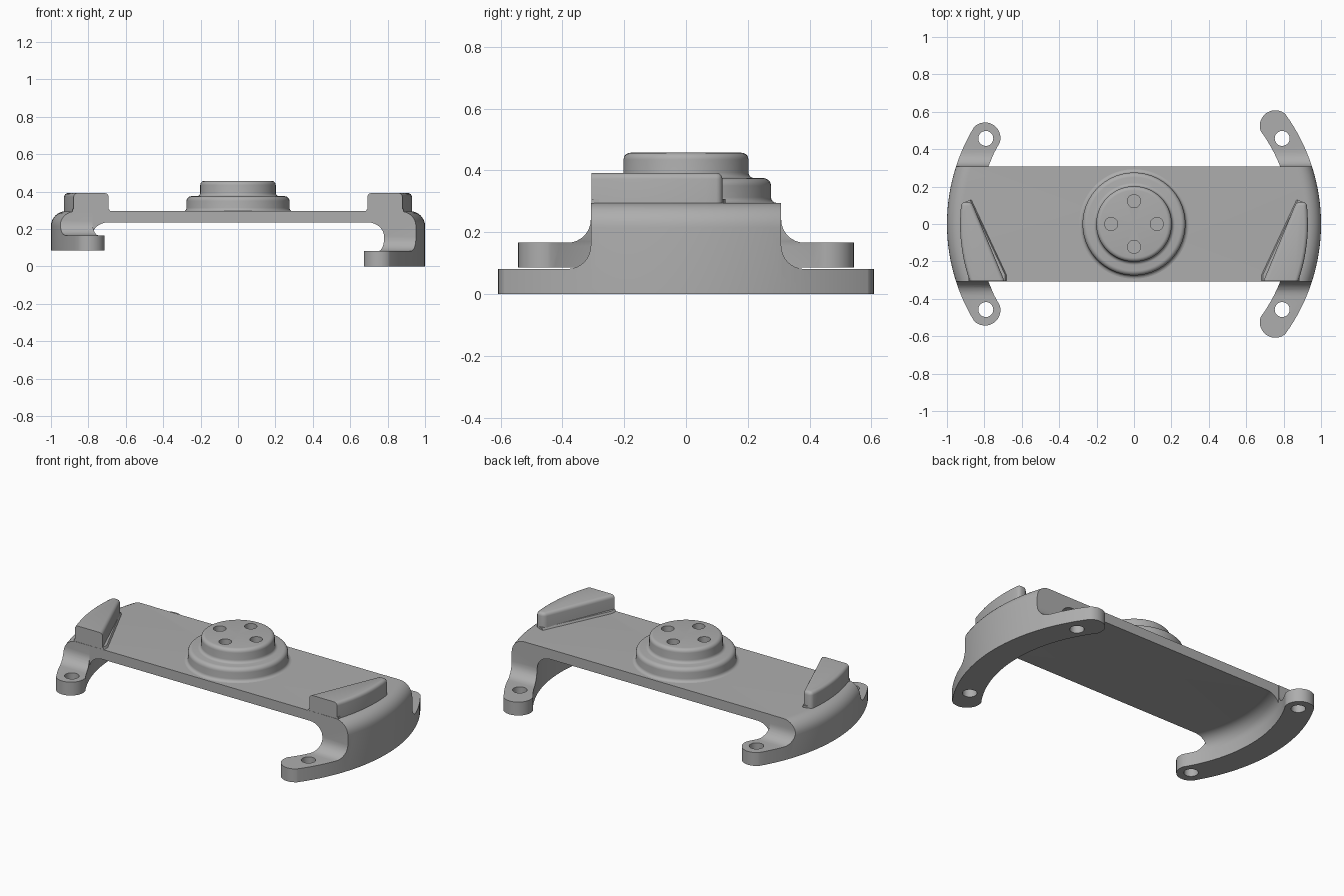
import bpy, bmesh
from math import sin, cos, pi, radians, sqrt, asin
from mathutils import Matrix, Vector

cube = bpy.data.objects.get("Cube")
if cube:
    bpy.data.objects.remove(cube)

grey = bpy.data.materials.new("plain_grey")
grey.use_nodes = True
grey.diffuse_color = (0.42, 0.42, 0.42, 1)
grey.node_tree.nodes["Principled BSDF"].inputs["Base Color"].default_value = grey.diffuse_color

HALF = 0.307            # half depth of the deck
DECK, UNDER = 0.295, 0.235
WALL = 0.84             # inner radius of the end walls
FOOT = 0.081            # foot thickness
LIFT = 0.085            # how much higher the right foot sits


def arc(cx, cy, r, a, b, n=8):
    """Points on a circle from angle a to b in degrees."""
    return [(cx + r * cos(radians(a + (b - a) * i / n)),
             cy + r * sin(radians(a + (b - a) * i / n))) for i in range(n + 1)]


def finish(name, bm):
    bmesh.ops.recalc_face_normals(bm, faces=bm.faces)
    mesh = bpy.data.meshes.new(name)
    bm.to_mesh(mesh)
    bm.free()
    mesh.materials.append(grey)
    obj = bpy.data.objects.new(name, mesh)
    bpy.context.collection.objects.link(obj)
    return obj


def prism_mesh(points, low, high, axis="z"):
    """Extrude an outline along z, or a (y, z) outline along x."""
    bm = bmesh.new()
    place = (lambda p: (p[0], p[1], low)) if axis == "z" else (lambda p: (low, p[0], p[1]))
    face = bm.faces.new([bm.verts.new(place(p)) for p in points])
    ext = bmesh.ops.extrude_face_region(bm, geom=[face])["geom"]
    move = Vector((0, 0, high - low)) if axis == "z" else Vector((high - low, 0, 0))
    bmesh.ops.translate(bm, vec=move, verts=[v for v in ext if isinstance(v, bmesh.types.BMVert)])
    return bm


def prism(name, *args):
    return finish(name, prism_mesh(*args))


def lathe(name, profile, steps):
    """Spin an (r, z) profile whose two ends lie on the axis."""
    bm = bmesh.new()
    verts = [bm.verts.new((r, 0, z)) for r, z in profile]
    edges = [bm.edges.new(pair) for pair in zip(verts, verts[1:])]
    bmesh.ops.spin(bm, geom=verts + edges, axis=(0, 0, 1), cent=(0, 0, 0),
                   angle=2 * pi, steps=steps, use_duplicate=False)
    bmesh.ops.remove_doubles(bm, verts=bm.verts, dist=1e-5)
    return finish(name, bm)


def cylinder(name, x, y, z, r, depth):
    bm = bmesh.new()
    bmesh.ops.create_cone(bm, cap_ends=True, segments=32, radius1=r, radius2=r,
                          depth=depth, matrix=Matrix.Translation((x, y, z)))
    return finish(name, bm)


def combine(target, tool, operation):
    mod = target.modifiers.new("cut", "BOOLEAN")
    mod.operation, mod.solver, mod.object = operation, "EXACT", tool
    bpy.context.view_layer.objects.active = target
    bpy.ops.object.modifier_apply(modifier=mod.name)
    bpy.data.objects.remove(tool)


def smooth(obj):
    bpy.ops.object.select_all(action="DESELECT")
    obj.select_set(True)
    bpy.context.view_layer.objects.active = obj
    bpy.ops.object.shade_smooth_by_angle(angle=radians(32))


# Bracket: a round tray with a filleted rim, trimmed to the plan outline
profile = [(0, UNDER)] + arc(0.76, UNDER - 0.08, 0.08, 90, 0) + [(WALL, 0), (1, 0)]
profile += arc(0.92, DECK - 0.08, 0.08, 0, 90) + [(0, DECK)]
bracket = lathe("bracket", profile, 160)


def half_plan(tip):
    """Outline of one +x end: two curled ears with round tips."""
    inner, outer, mid, r = WALL - 0.003, 1.003, 0.92, 0.083
    root = asin(HALF / inner) * 180 / pi
    cap = arc(mid * cos(radians(tip)), mid * sin(radians(tip)), r, tip, tip + 180, 16)
    upper = arc(0, 0, outer, 0, tip, 24)[:-1] + cap + arc(0, 0, inner, tip, root, 10)[1:]
    return [(x, -y) for x, y in reversed(upper[1:])] + upper


left_plan, right_plan = half_plan(34.8), half_plan(30)
outline = left_plan + [(-x, y) for x, y in reversed(right_plan)]
combine(bracket, prism("plan_cutter", outline, -0.2, 0.6), "INTERSECT")

# Lower the ears to foot height, with a fillet up to the deck
for side, foot in ((1, FOOT), (-1, FOOT + LIFT)):
    for way in (1, -1):
        y0 = HALF + 0.001
        curve = arc(y0 + 0.075, foot + 0.075, 0.075, 180, 270)
        shape = [(y0, 0.6)] + curve + [(0.8, foot), (0.8, 0.6)]
        shape = [(way * y, z) for y, z in shape]
        combine(bracket, prism("ear_cutter", shape, side * 0.55, side * 1.2, "x"), "DIFFERENCE")
        # Bolt hole
        hole = cylinder("hole_cutter", side * 0.915 * cos(radians(30)),
                        way * 0.915 * sin(radians(30)), 0.1, 0.04, 0.5)
        combine(bracket, hole, "DIFFERENCE")

# Raise the underside of the right foot
block = [(-1.2, -0.8), (-0.5, -0.8), (-0.5, 0.8), (-1.2, 0.8)]
combine(bracket, prism("base_cutter", block, -0.2, LIFT), "DIFFERENCE")
smooth(bracket)

# Stepped round hub with blind holes
hub_profile = [(0, 0.27), (0.288, 0.27)] + arc(0.293, DECK + 0.018, 0.018, 270, 180, 4)
hub_profile += arc(0.25, 0.35, 0.025, 0, 90, 5) + arc(0.22, 0.393, 0.018, 270, 180, 4)
hub_profile += arc(0.18, 0.435, 0.022, 0, 90, 5) + [(0, 0.457)]
hub = lathe("hub", hub_profile, 72)
for x, y in ((0.122, 0), (-0.122, 0), (0, 0.122), (0, -0.122)):
    combine(hub, cylinder("hub_hole_cutter", x, y, 0.45, 0.035, 0.14), "DIFFERENCE")
smooth(hub)


# Wedge pads, rounded everywhere but on the flush front face
def pad(name, side):
    front, back = -HALF + 0.001, 0.118
    outer = [(sqrt(0.93 ** 2 - y * y), y) for y in
             [front + (back - front) * i / 8 for i in range(9)]]
    shape = [(0.692, front)] + outer + [(0.868, back)]
    bm = prism_mesh([(side * x, y) for x, y in shape], 0.25, 0.392)
    bmesh.ops.recalc_face_normals(bm, faces=bm.faces)
    edges = [e for e in bm.edges
             if e.calc_face_angle() > 0.5
             and max(v.co.z for v in e.verts) > 0.3
             and max(v.co.y for v in e.verts) > front + 0.01]
    bmesh.ops.bevel(bm, geom=edges, offset=0.02, segments=4, profile=0.5, affect="EDGES")
    smooth(finish(name, bm))

    # Low flared skirt where the pad meets the deck
    bm = prism_mesh([(0.674 * side, front)] + [(side * x, y) for x, y in
                    [(0.885, front), (0.9, 0.12), (0.86, 0.128), (0.674, -0.27)]],
                    0.28, DECK + 0.012)
    top = [v for v in bm.verts if v.co.z > 0.3]
    for v in top:
        if abs(v.co.x) < 0.87:
            v.co.x += side * 0.016
    smooth(finish(name + "_skirt", bm))


pad("left_pad", 1)
pad("right_pad", -1)
